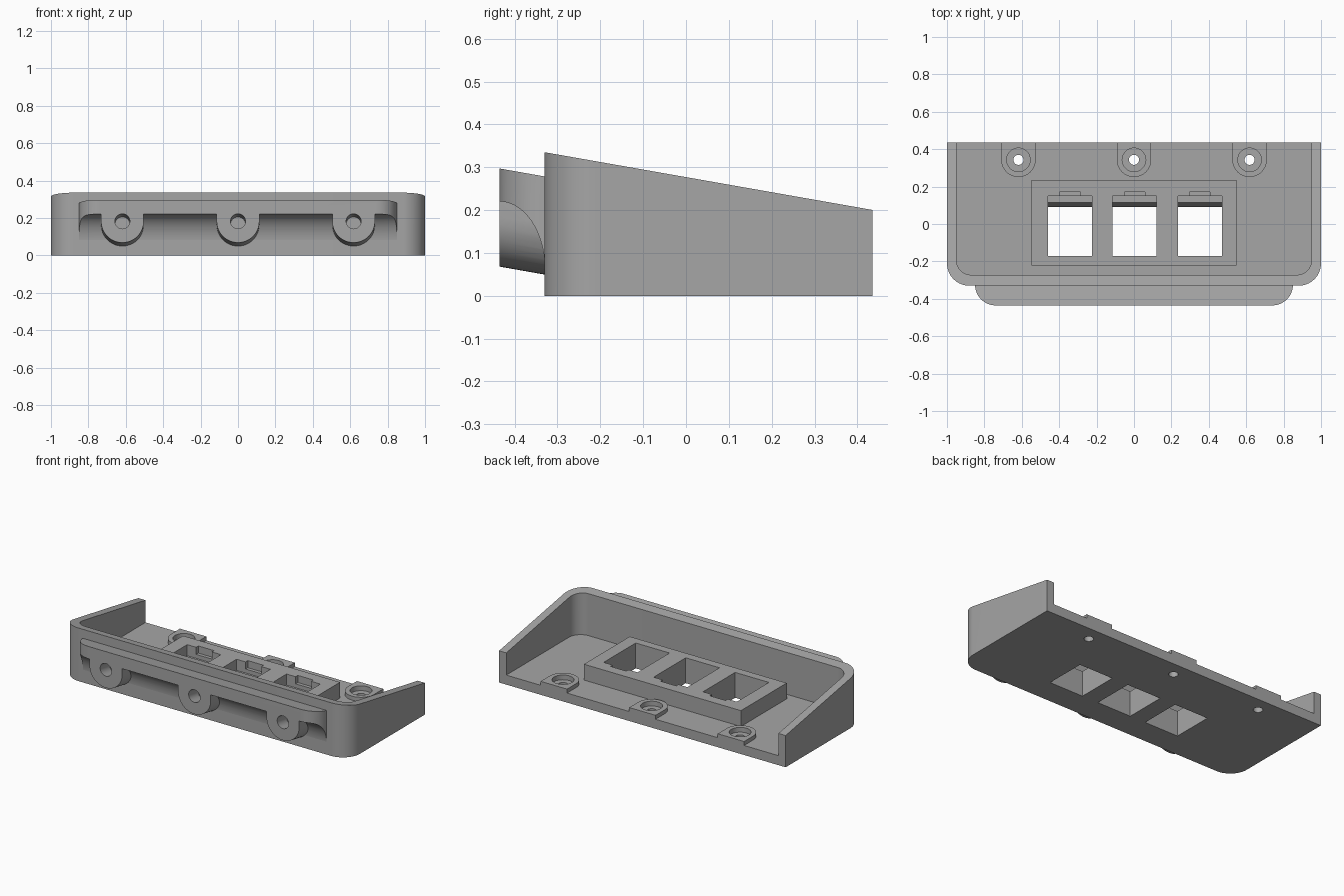
import bpy, bmesh, math
from mathutils import Vector

if "Cube" in bpy.data.objects:
    bpy.data.objects.remove(bpy.data.objects["Cube"])

SLOPE = 0.176
FRONT, WALL, BACK, FLOOR = -0.435, -0.33, 0.435, 0.06
PORTS = (-0.342, 0.003, 0.352)
SCREWS = (-0.618, 0.0, 0.618)

grey = bpy.data.materials.new("grey")
grey.diffuse_color = (0.38, 0.38, 0.38, 1)
grey.use_nodes = True
grey.node_tree.nodes["Principled BSDF"].inputs["Base Color"].default_value = grey.diffuse_color


def prism(name, pts, lo, hi, axis="z", shear=0.0):
    """Extrude a 2D outline along an axis; shear tips a y extrusion downwards."""
    def place(a, b, d):
        if axis == "z":
            return (a, b, d)
        if axis == "x":
            return (d, a, b)
        return (a, d, b - shear * (d - FRONT))
    bm = bmesh.new()
    ends = [[bm.verts.new(place(a, b, d)) for a, b in pts] for d in (lo, hi)]
    bm.faces.new(ends[0])
    bm.faces.new(ends[1])
    for i in range(len(pts)):
        j = (i + 1) % len(pts)
        bm.faces.new((ends[0][i], ends[0][j], ends[1][j], ends[1][i]))
    bmesh.ops.recalc_face_normals(bm, faces=bm.faces)
    me = bpy.data.meshes.new(name)
    bm.to_mesh(me)
    bm.free()
    me.materials.append(grey)
    ob = bpy.data.objects.new(name, me)
    bpy.context.collection.objects.link(ob)
    return ob


def arc(cx, cy, r, a0, a1, n=16):
    return [(cx + r * math.cos(math.radians(a0 + (a1 - a0) * i / n)),
             cy + r * math.sin(math.radians(a0 + (a1 - a0) * i / n))) for i in range(n + 1)]


def circle(cx, cy, r):
    return arc(cx, cy, r, 0, 360, 40)[:-1]


def rect(x0, x1, y0, y1):
    return [(x0, y0), (x1, y0), (x1, y1), (x0, y1)]


def plan(x, y0, y1, r):
    """Plan outline with two rounded front corners."""
    return [(x, y1), (-x, y1)] + arc(-x + r, y0 + r, r, 180, 270) + arc(x - r, y0 + r, r, 270, 360)


def boolean(ob, tool, op="DIFFERENCE"):
    mod = ob.modifiers.new("cut", "BOOLEAN")
    mod.object, mod.operation, mod.solver = tool, op, "EXACT"
    bpy.context.view_layer.objects.active = ob
    bpy.ops.object.modifier_apply(modifier=mod.name)
    bpy.data.objects.remove(tool)


# Tray: outer shell with sloping rim, hollowed and open at the back
tray = prism("tray", plan(1.0, WALL, BACK, 0.12), 0, 0.5)
bm = bmesh.new()
bm.from_mesh(tray.data)
cut = bmesh.ops.bisect_plane(bm, geom=bm.verts[:] + bm.edges[:] + bm.faces[:],
                             plane_co=(0, WALL, 0.335), plane_no=Vector((0, SLOPE, 1)).normalized(),
                             clear_outer=True)
bmesh.ops.contextual_create(bm, geom=[e for e in cut["geom_cut"] if isinstance(e, bmesh.types.BMEdge)])
bmesh.ops.recalc_face_normals(bm, faces=bm.faces)
bm.to_mesh(tray.data)
bm.free()
boolean(tray, prism("cutter", plan(0.95, -0.272, 0.6, 0.08), FLOOR, 0.6))

# Raised block that holds the three ports
block = prism("port_block", rect(-0.548, 0.548, -0.222, 0.235), 0.03, 0.16)

# Port openings: stepped section with a catch ledge and a small latch notch
port_section = [(-0.17, -0.1), (0.09, -0.1), (0.09, 0.03), (0.115, 0.09),
                (0.15, 0.09), (0.15, 0.3), (-0.17, 0.3)]
for x in PORTS:
    for part in (tray, block):
        boolean(part, prism("cutter", port_section, x - 0.118, x + 0.118, "x"))
    boolean(block, prism("cutter", rect(x - 0.055, x + 0.055, 0.1, 0.172), 0.115, 0.3))

# Screw pads at the back edge, counterbored and drilled through the floor
pads = []
for x in SCREWS:
    pad = prism("screw_pad", [(x + 0.092, BACK), (x - 0.092, BACK)] + arc(x, 0.343, 0.092, 180, 360),
                0.05, 0.085)
    for part in (tray, pad):
        boolean(part, prism("cutter", circle(x, 0.343, 0.063), 0.055, 0.3))
        boolean(part, prism("cutter", circle(x, 0.343, 0.027), -0.1, 0.3))
    pads.append(pad)

# Front bar: coved underside, trimmed to a plan with rounded corners
cove = [(FRONT + 0.106 * math.sin(t), 0.06 + 0.16 * math.cos(t))
        for t in (math.pi / 2 * i / 20 for i in range(21))]
bar = prism("front_bar", [(-0.30, 0.297 - SLOPE * 0.135), (FRONT - 0.0, 0.297)] + cove + [(-0.30, 0.06)],
            -0.9, 0.9, "x")
boolean(bar, prism("trimmer", plan(0.85, FRONT, -0.2, 0.11), -0.1, 0.5), "INTERSECT")

# Tilted round bosses under the bar, with blind holes
for x in SCREWS:
    boss = prism("boss", [(x + 0.114, 0.25), (x - 0.114, 0.25)] + arc(x, 0.182, 0.114, 180, 360, 24),
                 FRONT, -0.30, "y", SLOPE)
    boolean(bar, boss, "UNION")
for x in SCREWS:
    boolean(bar, prism("cutter", circle(x, 0.182, 0.04), FRONT - 0.05, -0.34, "y", SLOPE))

# Smooth the curved faces, keep the edges crisp
bpy.ops.object.select_all(action="DESELECT")
for ob in [tray, block, bar] + pads:
    ob.select_set(True)
bpy.context.view_layer.objects.active = tray
bpy.ops.object.shade_smooth_by_angle(angle=math.radians(30))
